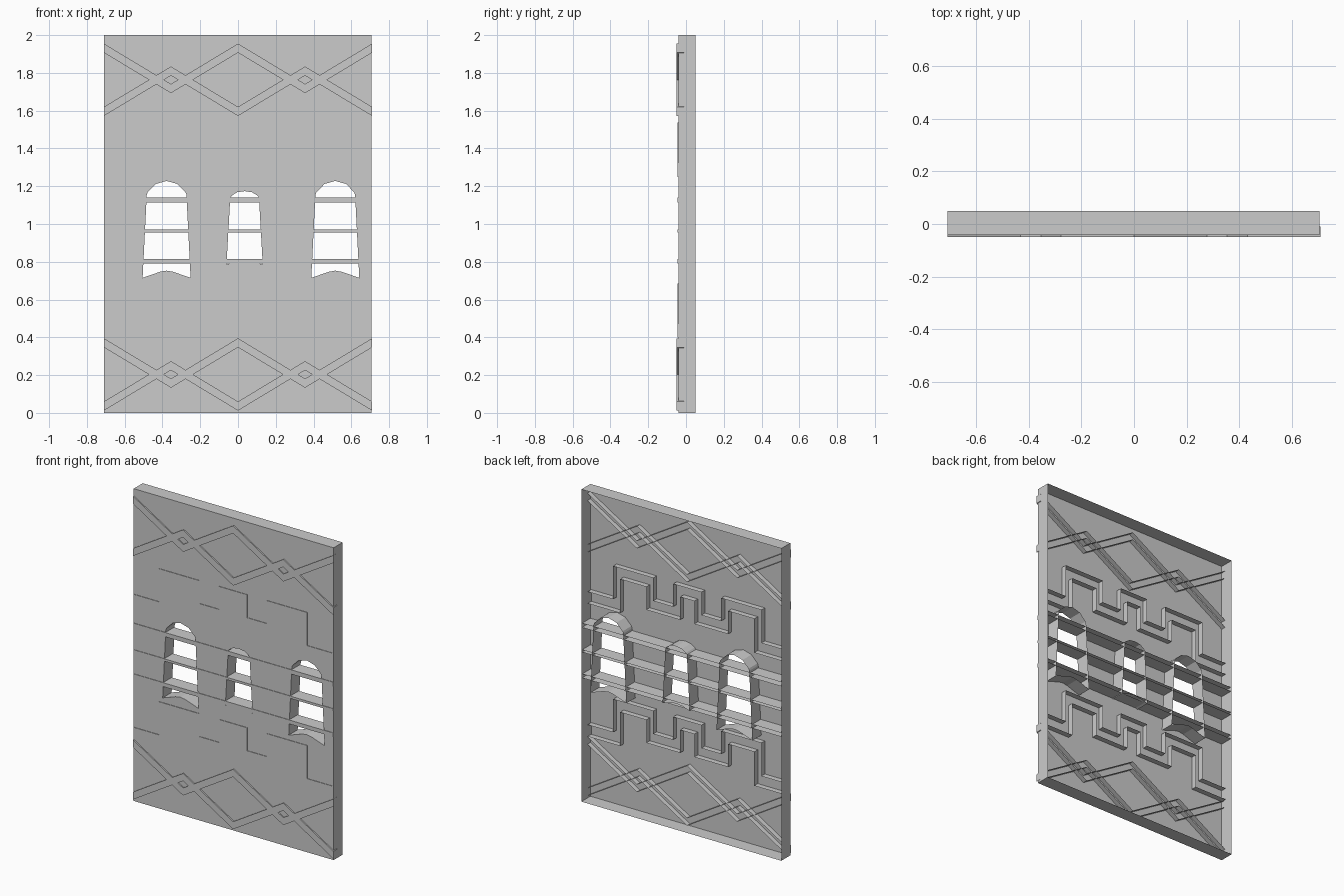
import bpy, bmesh

if "Cube" in bpy.data.objects:
    bpy.data.objects.remove(bpy.data.objects["Cube"])

BACK, FRONT = 0.05, -0.041


def shell(name, loops, y0, y1):
    """Thin open-backed relief: outline(s) in x,z filled at y0, rims pulled back to y1."""
    bm = bmesh.new()
    edges = []
    for loop in loops:
        vs = [bm.verts.new((x, y0, z)) for x, z in loop]
        edges += [bm.edges.new((a, b)) for a, b in zip(vs, vs[1:] + vs[:1])]
    bmesh.ops.triangle_fill(bm, edges=edges, use_beauty=True, normal=(0, -1, 0))
    rim = [e for e in bm.edges if len(e.link_faces) == 1]
    caps = list(bm.faces)
    out = bmesh.ops.extrude_edge_only(bm, edges=rim)["geom"]
    for v in out:
        if isinstance(v, bmesh.types.BMVert):
            v.co.y = y1
    bmesh.ops.recalc_face_normals(bm, faces=bm.faces)
    if caps[0].normal.y > 0:
        bmesh.ops.reverse_faces(bm, faces=bm.faces)
    me = bpy.data.meshes.new(name)
    bm.to_mesh(me)
    bm.free()
    ob = bpy.data.objects.new(name, me)
    bpy.context.collection.objects.link(ob)
    return ob


def window(cx, half, cx_offset=0):
    """Mirror a right-hand half outline (bottom centre to top centre)."""
    right = [(cx + x, z) for x, z in half]
    left = [(cx - x, z) for x, z in reversed(half[1:-1])]
    return right + left


# wall panel with three tapered arched windows, rims run to the back
large = [(0, .753), (.035, .747), (.075, .733), (.127, .715), (.105, 1.155),
         (.1, 1.168), (.057, 1.212), (0, 1.228)]
small = [(0, .808), (.045, .802), (.096, .785), (.076, 1.14), (.068, 1.15),
         (.04, 1.168), (0, 1.174)]
outer = [(-.71, 0), (.706, 0), (.706, 2), (-.71, 2)]
shell("wall_panel", [outer, window(-.378, large), window(.515, large),
                     window(.035, small)], FRONT, BACK)

# horizontal bars across the windows
for i, (z0, z1) in enumerate([(.79, .815), (.955, .97), (1.113, 1.14)]):
    shell(f"window_bar_{i}", [[(-.71, z0), (.706, z0), (.706, z1), (-.71, z1)]],
          -.0445, .043)

# stepped meander bands, half profiles mirrored about x = -0.005
top = [(.705, 1.325), (.525, 1.325), (.525, 1.537), (.241, 1.537),
       (.241, 1.39), (.1, 1.39), (.1, 1.537)]
low = [(.705, 1.25), (.475, 1.25), (.475, 1.467), (.29, 1.467),
       (.29, 1.32), (.05, 1.32), (.05, 1.467)]


def both(half, dz):
    m = -.005
    return ([(m - x, z + dz) for x, z in half]
            + [(m + x, z + dz) for x, z in reversed(half)])


for label, dz in (("upper", 0), ("lower", -.852)):
    shell(f"{label}_meander", [both(top, dz) + both(low, dz)[::-1]], -.0445, -.005)

# interlaced zigzag bands, two mirrored strands each
xs = [-.71, -.355, 0, .355, .71]
for label, zc in (("upper", 1.7635), ("lower", .2035)):
    for strand, s in (("a", 1), ("b", -1)):
        line = [(x, zc + s * (.1675 if i % 2 == 0 else -.0465))
                for i, x in enumerate(xs)]
        band = ([(x, z + .024) for x, z in line]
                + [(x, z - .024) for x, z in reversed(line)])
        shell(f"{label}_zigzag_{strand}", [band], -.049, -.01)
